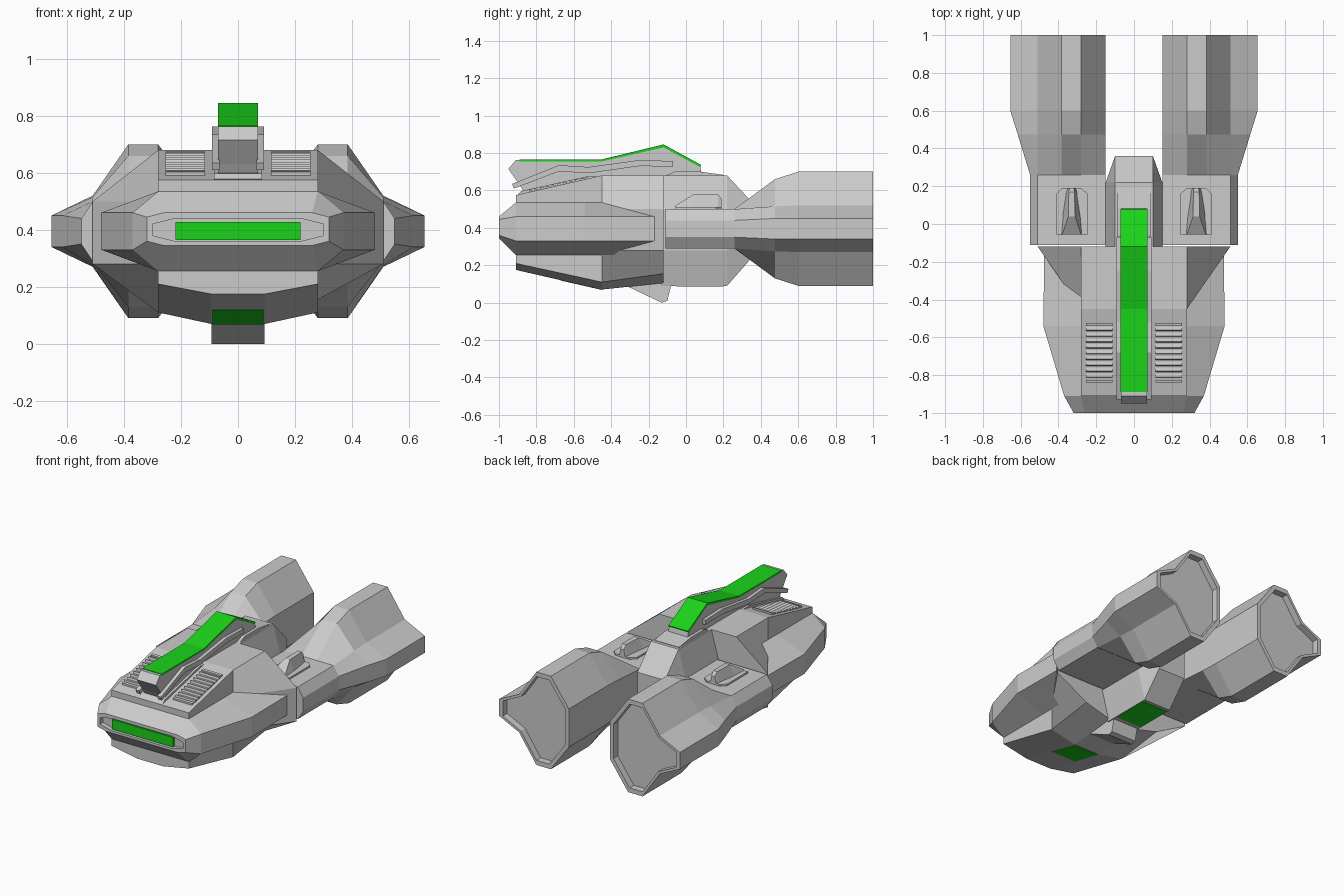
import bpy, math

if "Cube" in bpy.data.objects:
    bpy.data.objects.remove(bpy.data.objects["Cube"])

green = bpy.data.materials.new("green_panel")
green.diffuse_color = (0.01, 0.65, 0.01, 1)
green.use_nodes = True
green.node_tree.nodes["Principled BSDF"].inputs["Base Color"].default_value = green.diffuse_color
import bmesh


def make(name, verts, faces, mirror=False, mat=None):
    me = bpy.data.meshes.new(name)
    me.from_pydata(verts, [], faces)
    bm = bmesh.new()
    bm.from_mesh(me)
    bmesh.ops.recalc_face_normals(bm, faces=bm.faces)
    bm.to_mesh(me)
    bm.free()
    ob = bpy.data.objects.new(name, me)
    bpy.context.collection.objects.link(ob)
    if mirror:
        ob.modifiers.new("mirror", 'MIRROR').use_mirror_merge = False
    if mat:
        me.materials.append(mat)
    return ob


def loft(name, sections, **kw):
    """sections: list of (y, [(x, z), ...]) rings with equal point counts."""
    n = len(sections[0][1])
    verts = [(x, y, z) for y, ring in sections for x, z in ring]
    faces = [(k * n + i, k * n + (i + 1) % n, (k + 1) * n + (i + 1) % n, (k + 1) * n + i)
             for k in range(len(sections) - 1) for i in range(n)]
    faces += [tuple(range(n)), tuple(range(len(verts) - n, len(verts)))]
    return make(name, verts, faces, **kw)


def sym(half):
    """Full ring from the right-hand half, listed top to bottom."""
    return half + [(-x, z) for x, z in reversed(half)]


def prism(name, profile, x0, x1, **kw):
    """Side profile of (y, z) points extruded across x."""
    n = len(profile)
    verts = [(x, y, z) for x in (x0, x1) for y, z in profile]
    faces = [(i, (i + 1) % n, n + (i + 1) % n, n + i) for i in range(n)]
    faces += [tuple(range(n)), tuple(range(n, 2 * n))]
    return make(name, verts, faces, **kw)


# Wide rim hull with a recessed slot in the nose
slot = [(.22, .44), (.30, .42), (.30, .38), (.22, .36)]
rim = lambda w: sym([(.28, .535), (w, .46), (w, .33), (.28, .255)])
loft("rim_hull", [
    (-.97, sym(slot)), (-1, sym(slot)),
    (-1, sym([(.26, .46), (.32, .445), (.32, .36), (.26, .345)])),
    (-.91, rim(.37)), (-.54, rim(.48)), (-.13, rim(.475))])
prism("nose_light", [(-.99, .365), (-.99, .428), (-.96, .428), (-.96, .365)],
      -.22, .22, mat=green)


# Core hull
def core(w, top, b1, b2):
    return sym([(.28, top), (w, .5), (w, .28), (.28, b1), (.095, b2)])


loft("core_hull", [(-.91, core(.28, .575, .21, .175)),
                   (-.45, core(.28, .68, .11, .07)),
                   (-.12, core(.51, .68, .155, .105))])
prism("belly_light", [(-.67, .118), (-.45, .068), (-.45, .09), (-.67, .14)],
      -.09, .09, mat=green)

# Keel block under the hull
loft_keel = [(-.32, .09), (-.13, 0), (-.1, .01), (-.08, .09), (-.08, .13), (-.3, .13)]
prism("keel", loft_keel, -.093, .093)

# Central block between the engines
block = sym([(.1, .68), (.15, .5), (.15, .28), (.1, .09)])
loft("centre_block", [(-.13, block), (.22, block),
                      (.36, sym([(.1, .53), (.1, .46), (.1, .32), (.1, .25)]))])
prism("rear_belly_light", [(-.05, .087), (.2, .087), (.2, .1), (-.05, .1)],
      -.095, .095, mat=green)


# Engine nacelles with recessed rear openings
def engine(top, bot, side, hi=.52, lo=.27, c=.45, d=.34):
    return [(.28, top), (.385, top), (.51, hi), (side, c), (side, d),
            (.51, lo), (.385, bot), (.28, bot), (.15, lo), (.15, hi)]


def inset(ring, s=.9, cx=.39, cz=.395):
    return [(cx + (x - cx) * s, cz + (z - cz) * s) for x, z in ring]


neck = engine(.501, .289, .55, .5, .29, .44, .35)
tail = engine(.7, .09, .655)
loft("engine", [(-.11, neck), (.26, neck),
                (.475, engine(.66, .13, .616, .515, .275)),
                (.6, tail), (1, tail), (1, inset(tail)), (.955, inset(tail))],
     mirror=True)

# Hatch plate and hump on each engine neck
hatch = [(.245, .16), (.28, .19), (.38, .19), (.41, .16), (.41, -.055), (.245, -.055)]
make("hatch_plate", [(x, y, z) for z in (.49, .512) for x, y in hatch],
     [(i, (i + 1) % 6, 6 + (i + 1) % 6, 6 + i) for i in range(6)]
     + [tuple(range(6)), tuple(range(6, 12))], mirror=True)
loft("hatch_hump", [(y, [(.33 - b, .5), (.33 + b, .5), (.33 + t, z), (.33 - t, z)])
                    for y, b, t, z in [(-.055, .058, .05, .52), (.04, .05, .018, .578),
                                       (.17, .03, .015, .58), (.19, .022, .012, .555)]],
     mirror=True)

# Dorsal ridge with stripe, base plate and side rails
prism("dorsal_ridge", [(-.95, .715), (-.91, .762), (-.45, .762), (-.12, .842), (.075, .735),
                       (.09, .66), (-.45, .66), (-.86, .58), (-.89, .63)], -.07, .07)
prism("dorsal_stripe", [(-.89, .755), (-.89, .766), (-.45, .766), (-.12, .846), (.08, .737),
                        (.075, .725), (-.12, .83), (-.45, .755)], -.071, .071, mat=green)
prism("ridge_base", [(-.9, .578), (-.88, .597), (-.53, .675), (-.45, .675), (-.88, .57)],
      -.085, .085)
prism("side_rail", [(-.92, .61), (-.93, .635), (-.68, .735), (-.52, .725), (-.25, .762),
                    (-.07, .757), (-.07, .728), (-.25, .73), (-.52, .692), (-.68, .702)],
      .065, .092, mirror=True)
prism("ridge_tail", [(-.13, .67), (-.06, .7), (.08, .7), (.2, .683), (.2, .67)], -.09, .09)

# Slatted vents lying on the sloping hull top
slope = .105 / .46
top_z = lambda y: .575 + (y + .91) * slope


def strip(name, y0, y1, x0, x1, h):
    prism(name, [(y0, top_z(y0) - .02), (y0, top_z(y0) + h),
                 (y1, top_z(y1) + h), (y1, top_z(y1) - .02)], x0, x1, mirror=True)


strip("vent_front_edge", -.84, -.825, .115, .255, .012)
strip("vent_rear_edge", -.54, -.525, .115, .255, .012)
for i in range(9):
    y = -.815 + i * .031
    prism("vent_slat", [(y, top_z(y) - .005), (y + .006, top_z(y) + .014),
                        (y + .024, top_z(y) + .01), (y + .024, top_z(y) - .005)],
          .115, .255, mirror=True)
